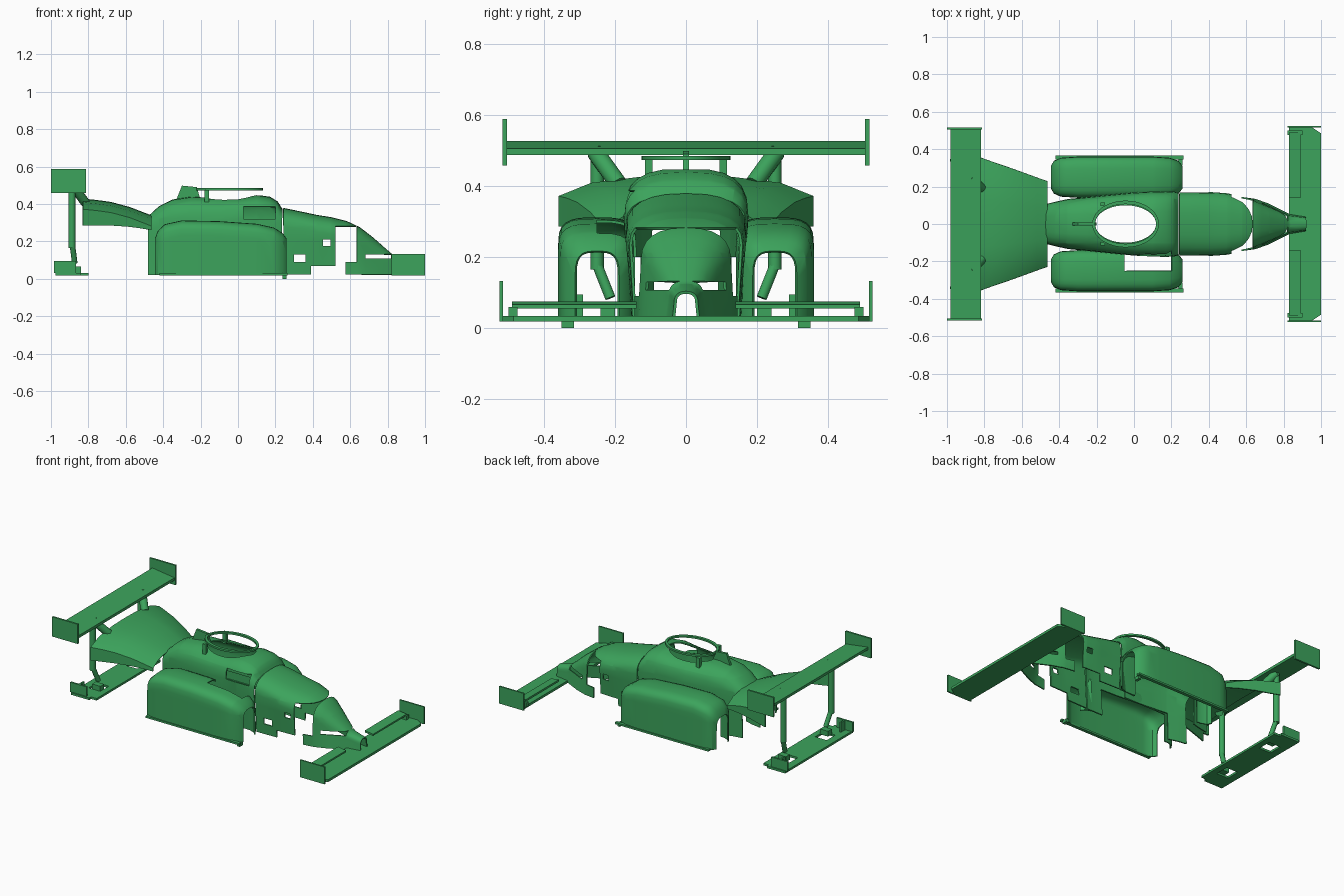
import bpy, bmesh, math
from mathutils import Vector

if "Cube" in bpy.data.objects:
    bpy.data.objects.remove(bpy.data.objects["Cube"])

green = bpy.data.materials.new("body_green")
green.diffuse_color = (0.045, 0.37, 0.107, 1)
green.use_nodes = True
green.node_tree.nodes["Principled BSDF"].inputs["Base Color"].default_value = green.diffuse_color


def shade(ob):
    bpy.ops.object.select_all(action='DESELECT')
    ob.select_set(True)
    bpy.context.view_layer.objects.active = ob
    bpy.ops.object.shade_smooth_by_angle(angle=math.radians(35))


def finish(name, bm, smooth=False):
    bmesh.ops.recalc_face_normals(bm, faces=bm.faces)
    me = bpy.data.meshes.new(name)
    bm.to_mesh(me)
    bm.free()
    ob = bpy.data.objects.new(name, me)
    bpy.context.collection.objects.link(ob)
    me.materials.append(green)
    if smooth:
        shade(ob)
    return ob


def prism(name, pts, axis, lo, hi):
    """Extrude a 2D outline along one axis (x, y or z) from lo to hi."""
    def place(p, h):
        return {'x': (h, *p), 'y': (p[0], h, p[1]), 'z': (*p, h)}[axis]
    bm = bmesh.new()
    a = [bm.verts.new(place(p, lo)) for p in pts]
    b = [bm.verts.new(place(p, hi)) for p in pts]
    bm.faces.new(a)
    bm.faces.new(b)
    for i in range(len(a)):
        j = (i + 1) % len(a)
        bm.faces.new((a[i], a[j], b[j], b[i]))
    return finish(name, bm)


def box(name, x0, x1, y0, y1, z0, z1):
    return prism(name, [(x0, y0), (x1, y0), (x1, y1), (x0, y1)], 'z', z0, z1)


def loft(name, sections, holes=(), cutter=None, thick=0.008):
    """Thin open shell through (x, [(y, z), ...]) sections, with box-shaped openings."""
    bm = bmesh.new()
    rows = [[bm.verts.new((x, y, z)) for y, z in sec] for x, sec in sections]
    for r, s in zip(rows, rows[1:]):
        for i in range(len(r) - 1):
            bm.faces.new((r[i], r[i + 1], s[i + 1], s[i]))
    for h in holes:
        for k in range(6):
            no = Vector((0, 0, 0))
            no[k // 2] = 1
            bmesh.ops.bisect_plane(bm, geom=bm.verts[:] + bm.edges[:] + bm.faces[:],
                                   dist=1e-5, plane_co=no * h[k], plane_no=no)
        gone = [f for f in bm.faces
                if all(h[2 * a] < f.calc_center_median()[a] < h[2 * a + 1] for a in range(3))]
        bmesh.ops.delete(bm, geom=gone, context='FACES')
    ob = finish(name, bm)
    sol = ob.modifiers.new("thickness", 'SOLIDIFY')
    sol.thickness, sol.offset = thick, 0
    if cutter:
        cutter.hide_render = True
        m = ob.modifiers.new("opening", 'BOOLEAN')
        m.operation, m.solver, m.object = 'DIFFERENCE', 'EXACT', cutter
    bpy.context.view_layer.update()
    dg = bpy.context.evaluated_depsgraph_get()
    me = bpy.data.meshes.new_from_object(ob.evaluated_get(dg))
    ob.modifiers.clear()
    ob.data = me
    if cutter:
        bpy.data.objects.remove(cutter)
    shade(ob)
    return ob


def arch(w, top, shoulder, wb, bottom, centre=0, power=0.7, n=6):
    """Rounded roof over two side walls."""
    half = []
    for i in range(n + 1):
        t = math.pi / 2 * i / n
        half.append((w * max(math.sin(t), 0) ** power,
                     shoulder + (top - shoulder) * max(math.cos(t), 0) ** power))
    half.append((wb, bottom))
    return [(centre - y, z) for y, z in reversed(half)] + [(centre + y, z) for y, z in half[1:]]


def ellipse(cx, rx, ry, n=40):
    return [(cx + rx * math.cos(2 * math.pi * i / n), ry * math.sin(2 * math.pi * i / n)) for i in range(n)]


# Central cockpit body: x, half width, top, shoulder, wall half width
body = [(-.48, .10, .33, .26, .09), (-.42, .115, .385, .28, .10), (-.35, .13, .42, .29, .12),
        (-.25, .14, .435, .30, .13), (-.1, .155, .43, .31, .14), (0, .165, .43, .32, .15),
        (.1, .17, .445, .32, .15), (.17, .172, .435, .31, .15), (.21, .17, .41, .30, .15),
        (.235, .165, .37, .29, .15)]
loft("cockpit_body", [(x, arch(w, t, s, wb, .02)) for x, w, t, s, wb in body],
     [(.03, .2, -.3, -.1, .32, .385), (-.36, .12, -.3, .3, -.1, .2)],
     prism("cutter", ellipse(-.045, .163, .1), 'z', .34, .6))

# Nose shell with its side openings
nose = [(.242, .165, .375, .28, .15), (.33, .165, .357, .27, .148), (.42, .166, .338, .25, .145),
        (.5, .16, .325, .24, .143), (.58, .142, .305, .22, .14), (.65, .118, .272, .18, .13),
        (.72, .088, .218, .14, .105), (.78, .062, .165, .11, .075), (.83, .042, .122, .085, .05),
        (.92, .03, .10, .07, .035)]
loft("nose", [(x, arch(w, t, s, wb, .022, power=.8)) for x, w, t, s, wb in nose],
     [(.39, .575, -.3, .3, -.1, .07), (.52, .635, -.3, .3, .09, .28),
      (.52, .575, -.3, .3, .05, .12), (.68, .82, -.3, .3, .107, .13),
      (.30, .36, -.3, .3, .09, .13), (.455, .495, -.3, .3, .175, .21)])

# Side pods: x, half width, top
pod = [(-.44, .06, .215), (-.425, .085, .255), (-.39, .1, .288), (-.3, .106, .308), (-.1, .106, .304),
       (.1, .106, .29), (.19, .1, .27), (.235, .085, .242), (.255, .06, .215)]
for side, s in (("left", 1), ("right", -1)):
    y = sorted((.1 * s, .2 * s))
    holes = [(-.36, .12, *y, -.1, .2)]
    if s < 0:
        holes.append((-.05, .2, -.25, -.1, -.1, .5))
    loft(side + "_side_pod",
         [(x, arch(w, t, t - .075, w, .02, .25 * s, .6)) for x, w, t in pod], holes)
    y = sorted((.345 * s, .366 * s))
    box(side + "_sill", -.42, .265, *y, .018, .03)
    y = sorted((.315 * s, .35 * s))
    box(side + "_pod_foot", .238, .258, *y, 0, .02)

# Flared rear engine cover: x, half width, top, bottom
cover = [(-.83, .355, .425, .286), (-.76, .33, .418, .285), (-.68, .303, .407, .285),
         (-.58, .267, .38, .278), (-.52, .245, .357, .27), (-.463, .225, .335, .26)]
sections = []
for x, w, t, b in cover:
    half = [(0, t), (.36 * w, t - .003), (.75 * w, t - .02), (w, t - .055), (w, b)]
    sections.append((x, [(-y, z) for y, z in reversed(half)] + half[1:]))
loft("engine_cover", sections)

# Cockpit guard ring, posts and dorsal fin
bm = bmesh.new()
outer, inner = ellipse(-.045, .178, .125), ellipse(-.045, .163, .106)
loops = [[bm.verts.new((*p, z)) for p in ring]
         for ring, z in ((outer, .473), (outer, .485), (inner, .485), (inner, .473))]
for k in range(4):
    a, b = loops[k], loops[(k + 1) % 4]
    for i in range(len(a)):
        j = (i + 1) % len(a)
        bm.faces.new((a[i], a[j], b[j], b[i]))
finish("guard_ring", bm, True)
for side, s in (("left", 1), ("right", -1)):
    box(side + "_ring_post", -.18, -.155, .105 * s - .01, .105 * s + .01, .40, .475)
prism("dorsal_fin", [(-.335, .41), (-.3, .498), (-.22, .49), (-.2, .42)], 'y', -.008, .008)

# Rear wing and its end plates
prism("rear_wing", [(-.818, .487), (-.818, .505), (-.98, .527), (-.98, .51)], 'y', -.508, .508)
for side, s in (("left", 1), ("right", -1)):
    y = sorted((.504 * s, .516 * s))
    box(side + "_rear_end_plate", -1, -.812, *y, .458, .588)


def rod(name, a, b, r):
    a, b = Vector(a), Vector(b)
    bm = bmesh.new()
    bmesh.ops.create_cone(bm, cap_ends=True, segments=12, radius1=r, radius2=r, depth=(b - a).length)
    rot = (b - a).to_track_quat('Z', 'Y').to_matrix()
    for v in bm.verts:
        v.co = rot @ v.co + (a + b) / 2
    return finish(name, bm, True)


# Rear wing struts: upright, angled foot, and a brace leaning onto the cover
for side, s in (("left", 1), ("right", -1)):
    rod(side + "_strut_upright", (-.888, .25 * s, .51), (-.888, .25 * s, .165), .019)
    rod(side + "_strut_foot", (-.885, .25 * s, .178), (-.873, .213 * s, .085), .015)
    rod(side + "_strut_brace", (-.88, .255 * s, .495), (-.815, .19 * s, .405), .025)

# Rear floor plate with two openings, and upright fences on it
floor = [("floor_front", -.84, -.80, -.335, .335), ("floor_back", -.975, -.925, -.355, .355),
         ("floor_middle", -.925, -.84, -.15, .15),
         ("floor_left", -.925, -.84, .24, .355), ("floor_right", -.925, -.84, -.355, -.24)]
for n, *b in floor:
    box(n, *b, .018, .032)
for side, s in (("left", 1), ("right", -1)):
    y = sorted((.335 * s, .347 * s))
    box(side + "_floor_fence", -.985, -.865, *y, .03, .095)
    y = sorted((.29 * s, .34 * s))
    box(side + "_floor_crosswall", -.93, -.92, *y, .03, .095)
    y = sorted((.2 * s, .24 * s))
    box(side + "_strut_base", -.9, -.84, *y, .03, .065)

# Front wing, flaps and end plates
prism("front_wing", [(.83, -.518), (.95, -.518), (1, -.485), (1, .485), (.95, .518), (.83, .518)], 'z', .018, .034)
for side, s in (("left", 1), ("right", -1)):
    y = sorted((.515 * s, .525 * s))
    box(side + "_front_end_plate", .82, 1, *y, .018, .132)
    y = sorted((.14 * s, .49 * s))
    prism(side + "_front_flap", [(.83, .062), (.83, .075), (.89, .066), (.89, .055)], 'y', *y)
    y = sorted((.475 * s, .5 * s))
    box(side + "_flap_mount", .82, .9, *y, .03, .06)
